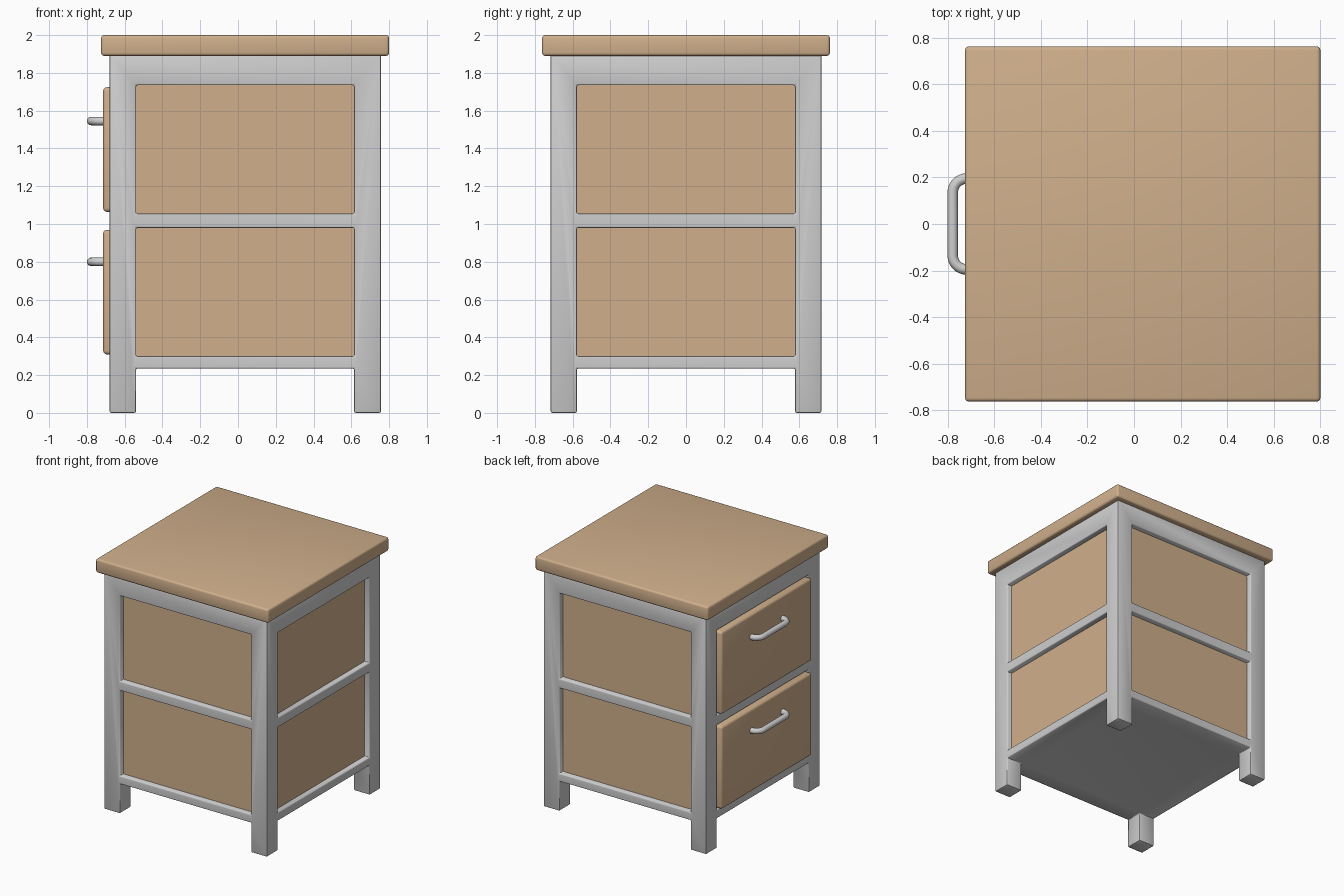
import bpy, math

if "Cube" in bpy.data.objects:
    bpy.data.objects.remove(bpy.data.objects["Cube"])


def material(name, rgb):
    m = bpy.data.materials.new(name)
    m.diffuse_color = (*rgb, 1)
    m.use_nodes = True
    m.node_tree.nodes["Principled BSDF"].inputs["Base Color"].default_value = m.diffuse_color
    return m


WOOD = material("tan wood", (0.63, 0.43, 0.26))
METAL = material("light grey metal", (0.62, 0.62, 0.62))


def box(name, x, y, z, mat=None):
    """Box from (min, max) ranges on each axis."""
    bpy.ops.mesh.primitive_cube_add(size=1)
    ob = bpy.context.object
    ob.name = name
    for v in ob.data.vertices:
        v.co = [r[0] + (r[1] - r[0]) * (c + 0.5) for c, r in zip(v.co, (x, y, z))]
    if mat:
        ob.data.materials.append(mat)
    return ob


def finish(ob, width=0.0, segments=3):
    """Bevel, bake the modifiers and smooth."""
    if width:
        b = ob.modifiers.new("bevel", "BEVEL")
        b.width, b.segments = width, segments
        b.limit_method, b.angle_limit = "ANGLE", math.radians(40)
    bpy.ops.object.select_all(action="DESELECT")
    ob.select_set(True)
    bpy.context.view_layer.objects.active = ob
    bpy.ops.object.convert(target="MESH")
    bpy.ops.object.shade_smooth_by_angle(angle=math.radians(40))


X0, X1, Y = -0.68, 0.757, 0.717      # frame outside
IX0, IX1, IY = -0.54, 0.615, 0.578   # inside the legs
LEVELS = {"lower": (0.30, 0.98), "upper": (1.055, 1.735)}
CUT, INSET = 0.07, 0.045             # recess depth, panel set-back

# Frame: solid block with leg gaps and panel recesses cut out
frame = box("frame", (X0, X1), (-Y, Y), (0, 1.895), METAL)
cutters = [box("leg_gap_cutter", (IX0, IX1), (-1, 1), (-0.1, 0.235)),
           box("leg_gap_cutter", (-1, 1), (-IY, IY), (-0.1, 0.235))]
for z in LEVELS.values():
    cutters += [
        box("recess_cutter", (IX0, IX1), (-1, -Y + CUT), z),
        box("recess_cutter", (IX0, IX1), (Y - CUT, 1), z),
        box("recess_cutter", (X1 - CUT, 1), (-IY, IY), z),
        box("recess_cutter", (-1, X0 + CUT), (-IY, IY), z)]
for c in cutters:
    m = frame.modifiers.new("cut", "BOOLEAN")
    m.operation, m.solver, m.object = "DIFFERENCE", "EXACT", c
finish(frame, 0.009, 2)
for c in cutters:
    bpy.data.objects.remove(c, do_unlink=True)

# Table top
finish(box("top", (-0.725, 0.80), (-0.762, 0.762), (1.89, 2.0), WOOD), 0.016)


def handle(name, z):
    """Rounded U-shaped bar pull."""
    xa, xb, yh, r = -0.70, -0.778, 0.195, 0.06
    pts = [(xa, yh)]
    for sign, start in ((1, 90), (-1, 180)):
        for i in range(9):
            a = math.radians(start + i * 90 / 8)
            pts.append((xb + r + r * math.cos(a), sign * (yh - r) + r * math.sin(a)))
    pts.append((xa, -yh))
    cu = bpy.data.curves.new(name, "CURVE")
    cu.dimensions = "3D"
    cu.bevel_depth, cu.bevel_resolution, cu.use_fill_caps = 0.0225, 4, True
    sp = cu.splines.new("POLY")
    sp.points.add(len(pts) - 1)
    for p, (x, y) in zip(sp.points, pts):
        p.co = (x, y, z, 1)
    cu.materials.append(METAL)
    ob = bpy.data.objects.new(name, cu)
    bpy.context.collection.objects.link(ob)
    finish(ob)


# Panels, drawers and handles on both levels
E = 0.004
for level, (z0, z1) in LEVELS.items():
    z = (z0 - E, z1 + E)
    wx, wy = (IX0 - E, IX1 + E), (-IY - E, IY + E)
    box(level + "_front_panel", wx, (-Y + INSET, -Y + CUT + E), z, WOOD)
    box(level + "_back_panel", wx, (Y - CUT - E, Y - INSET), z, WOOD)
    box(level + "_side_panel", (X1 - CUT - E, X1 - INSET), wy, z, WOOD)
    finish(box(level + "_drawer", (-0.714, X0 + CUT + E), (-0.57, 0.57),
               (z0 + 0.009, z1 - 0.011), WOOD), 0.02)
    handle(level + "_handle", 0.80 if level == "lower" else 1.545)
